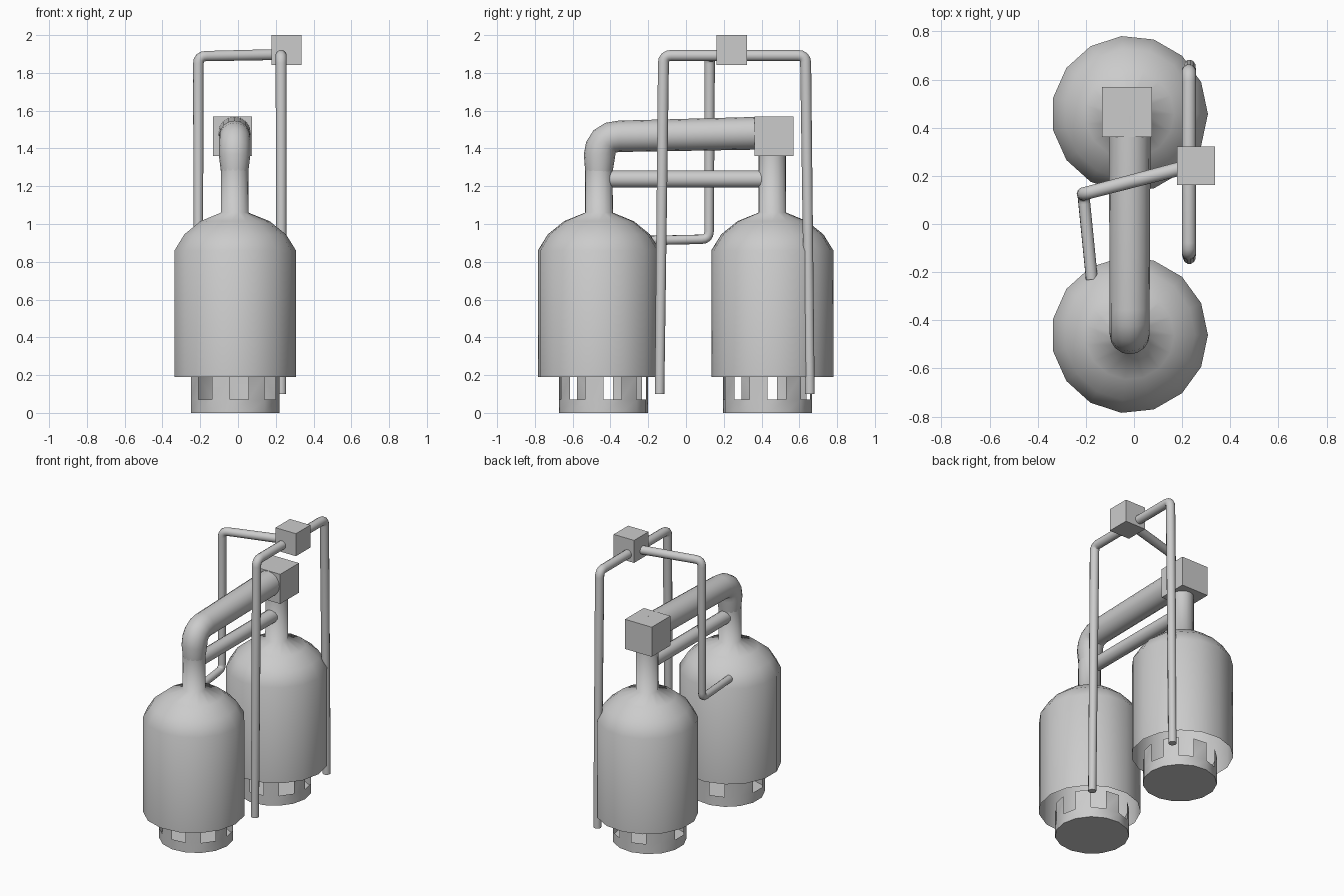
import bpy, bmesh, math
from mathutils import Vector

if "Cube" in bpy.data.objects:
    bpy.data.objects.remove(bpy.data.objects["Cube"])

N = 15      # sides of the low-poly tanks
CX = -0.018


def finish(bm, name, angle=None):
    bmesh.ops.recalc_face_normals(bm, faces=bm.faces)
    me = bpy.data.meshes.new(name)
    bm.to_mesh(me)
    bm.free()
    ob = bpy.data.objects.new(name, me)
    bpy.context.collection.objects.link(ob)
    if angle:
        bpy.ops.object.select_all(action='DESELECT')
        ob.select_set(True)
        bpy.context.view_layer.objects.active = ob
        bpy.ops.object.shade_smooth_by_angle(angle=math.radians(angle))
    return ob


def ring(bm, cx, cy, r, z):
    return [bm.verts.new((cx + r * math.cos(math.tau * i / N),
                          cy + r * math.sin(math.tau * i / N), z)) for i in range(N)]


def tank(name, cy, neck_top):
    profile = [(0.325, 0.19), (0.325, 0.86), (0.272, 0.945), (0.185, 1.015),
               (0.074, 1.06), (0.073, neck_top)]
    bm = bmesh.new()
    rings = [ring(bm, CX, cy, r, z) for r, z in profile]
    for a, b in zip(rings, rings[1:]):
        for i in range(N):
            j = (i + 1) % N
            bm.faces.new((a[i], a[j], b[j], b[i]))
    finish(bm, name, 80)


def base(name, cy):
    # closed foot ring with alternating wall panels up to the tank
    windows = {0, 2, 4, 7, 9, 11, 13}
    bm = bmesh.new()
    lo, mid, top = [ring(bm, CX, cy, 0.237, z) for z in (0, 0.07, 0.2)]
    bm.faces.new(lo)
    for i in range(N):
        j = (i + 1) % N
        bm.faces.new((lo[i], lo[j], mid[j], mid[i]))
        if i not in windows:
            bm.faces.new((mid[i], mid[j], top[j], top[i]))
    finish(bm, name, 40)


def box(name, lo, hi):
    bm = bmesh.new()
    bmesh.ops.create_cube(bm, size=1)
    for v in bm.verts:
        v.co = [l + (h - l) * (c + 0.5) for l, h, c in zip(lo, hi, v.co)]
    finish(bm, name)


def tube(name, pts, radii, bend=0.05, sides=12):
    # sweep a circle along a polyline whose corners are rounded
    pts = [Vector(p) for p in pts]
    path = [(pts[0], radii[0])]
    for k in range(1, len(pts) - 1):
        p = pts[k]
        a = p + (pts[k - 1] - p).normalized() * bend
        b = p + (pts[k + 1] - p).normalized() * bend
        for s in range(5):
            t = s / 4
            path.append((a * (1 - t) ** 2 + p * 2 * t * (1 - t) + b * t * t, radii[k]))
    path.append((pts[-1], radii[-1]))
    bm = bmesh.new()
    rings, prev, u = [], None, None
    for k, (p, r) in enumerate(path):
        d = (path[min(k + 1, len(path) - 1)][0] - path[max(k - 1, 0)][0]).normalized()
        u = d.orthogonal().normalized() if prev is None else prev.rotation_difference(d) @ u
        prev, w = d, d.cross(u)
        rings.append([bm.verts.new(p + r * (u * math.cos(math.tau * i / sides)
                                            + w * math.sin(math.tau * i / sides)))
                      for i in range(sides)])
    for a, b in zip(rings, rings[1:]):
        for i in range(sides):
            j = (i + 1) % sides
            bm.faces.new((a[i], a[j], b[j], b[i]))
    bm.faces.new(rings[0])
    bm.faces.new(rings[-1])
    finish(bm, name, 50)


# tanks and their vented feet
tank("front_tank", -0.461, 1.3)
tank("back_tank", 0.457, 1.4)
base("front_tank_foot", -0.437)
base("back_tank_foot", 0.432)

# main pipe over the tanks and its junction box
tube("main_pipe", [(CX, -0.461, 1.28), (CX, -0.455, 1.462), (CX, 0.45, 1.482)],
     [0.073, 0.083, 0.087], bend=0.1, sides=16)
box("main_junction_box", (-0.133, 0.362, 1.36), (0.075, 0.57, 1.568))

# cross pipe between the necks
tube("cross_pipe", [(CX, -0.42, 1.238), (CX, 0.42, 1.238)], [0.046, 0.046])

# thin piping and its junction box
box("upper_junction_box", (0.178, 0.162, 1.842), (0.337, 0.322, 2.0))
tube("drop_pipes", [(0.23, -0.14, 0.1), (0.228, -0.119, 1.892),
                    (0.228, 0.633, 1.892), (0.23, 0.656, 0.1)],
     [0.026, 0.03, 0.03, 0.026], bend=0.04)
tube("feed_pipe", [(0.25, 0.245, 1.898), (-0.21, 0.125, 1.888),
                   (-0.21, 0.122, 0.92), (-0.175, -0.23, 0.912)],
     [0.03, 0.028, 0.025, 0.025], bend=0.04)
